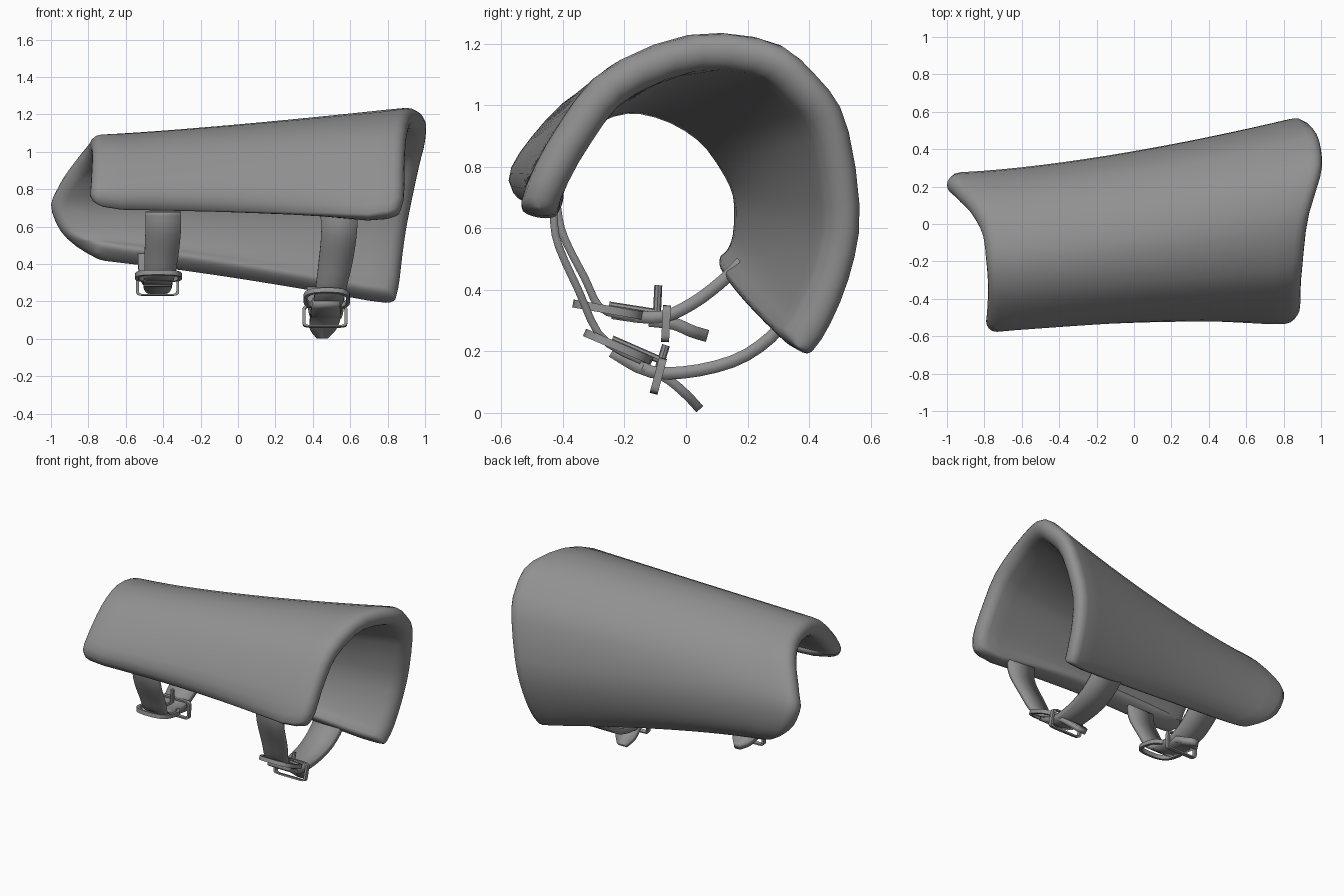
import bpy, bmesh, math
from mathutils import Vector

if "Cube" in bpy.data.objects:
    bpy.data.objects.remove(bpy.data.objects["Cube"])

grey = bpy.data.materials.new("plain_grey")
grey.diffuse_color = (0.28, 0.28, 0.28, 1)
grey.use_nodes = True
grey.node_tree.nodes["Principled BSDF"].inputs["Base Color"].default_value = grey.diffuse_color


def sample(pts, u):
    """Smooth curve through evenly weighted points, u from 0 to 1."""
    n = len(pts) - 1
    i = max(0, min(int(u * n), n - 1))
    f = u * n - i
    p = [Vector(pts[max(0, min(n, k))]) for k in (i - 1, i, i + 1, i + 2)]
    return 0.5 * (2 * p[1] + (p[2] - p[0]) * f
                  + (2 * p[0] - 5 * p[1] + 4 * p[2] - p[3]) * f ** 2
                  + (3 * p[1] - p[0] - 3 * p[2] + p[3]) * f ** 3)


def finish(name, bm, angle=40):
    bmesh.ops.recalc_face_normals(bm, faces=bm.faces)
    me = bpy.data.meshes.new(name)
    bm.to_mesh(me)
    bm.free()
    me.materials.append(grey)
    ob = bpy.data.objects.new(name, me)
    bpy.context.collection.objects.link(ob)
    bpy.ops.object.select_all(action='DESELECT')
    ob.select_set(True)
    bpy.context.view_layer.objects.active = ob
    bpy.ops.object.shade_smooth_by_angle(angle=math.radians(angle))
    return ob


def skin(rows, closed_u=False, closed_v=False, bm=None):
    """Quad sheet over a grid of points."""
    bm = bm or bmesh.new()
    g = [[bm.verts.new(p) for p in r] for r in rows]
    nu, nv = len(g), len(g[0])
    for i in range(nu if closed_u else nu - 1):
        for j in range(nv if closed_v else nv - 1):
            a, b = (i + 1) % nu, (j + 1) % nv
            bm.faces.new((g[i][j], g[a][j], g[a][b], g[i][b]))
    return bm


# Guard shell: a thick open sleeve lofted from wrist to elbow (x, y, z)
wrist = [(-0.77, -0.545, 0.68), (-0.79, -0.58, 0.77), (-0.785, -0.51, 0.89),
         (-0.78, -0.37, 1.03), (-0.79, -0.20, 1.09), (-0.81, -0.03, 1.06),
         (-0.88, 0.12, 0.97), (-0.96, 0.22, 0.84), (-1.0, 0.27, 0.72),
         (-0.95, 0.27, 0.57), (-0.86, 0.235, 0.47), (-0.74, 0.17, 0.405)]
elbow = [(0.84, -0.55, 0.64), (0.885, -0.51, 0.76), (0.89, -0.41, 0.94),
         (0.90, -0.26, 1.12), (0.93, 0.02, 1.235), (1.0, 0.29, 1.215),
         (1.0, 0.44, 1.10), (0.97, 0.535, 0.95), (0.91, 0.58, 0.65),
         (0.88, 0.545, 0.44), (0.86, 0.47, 0.26), (0.84, 0.40, 0.165)]
HALF = 0.06  # half the padding thickness


def outer(t, v):
    # the long edges curl up at both ends to round the corners
    trim = 0.04 * max(0, 1 - t / 0.1) ** 2 + 0.04 * max(0, (t - 0.9) / 0.1) ** 2
    s = trim + (1 - 1.4 * trim) * v
    a, b = sample(wrist, s), sample(elbow, s)
    y = a.y + (b.y - a.y) * t ** 1.5 + 0.04 * math.sin(math.pi * t) * max(0, 1 - 3 * s)
    return Vector((a.x + (b.x - a.x) * t, y, a.z + (b.z - a.z) * t ** 1.25))


def spread(inset, n):
    """Even steps with extra ones close to both ends for the rounded rim."""
    near = [inset * k for k in (0, 0.06, 0.23, 0.55, 1)]
    mid = [inset + (1 - 2 * inset) * k / n for k in range(1, n)]
    return near + mid + [1 - k for k in reversed(near)]


def rim(c, inset):
    d = min(1, min(c, 1 - c) / inset)
    return math.sqrt(max(0, 1 - (1 - d) ** 2))


IT, IV, E = 0.034, 0.026, 0.012
top, under = [], []
for t in spread(IT, 16):
    r_out, r_in = [], []
    for v in spread(IV, 26):
        p = outer(t, v)
        d = outer(t, min(1, v + E)) - outer(t, max(0, v - E))
        n = Vector((0, -d.z, d.y)).normalized()
        h = HALF * rim(t, IT) * rim(v, IV)
        r_out.append(p - n * (HALF - h))
        r_in.append(p - n * (HALF + h))
    top.append(r_out)
    under.append(r_in)
bm = skin(under, bm=skin(top))
bmesh.ops.remove_doubles(bm, verts=bm.verts, dist=0.0005)
finish("guard_shell", bm, 80)


def strap(name, pts, widths, thick, steps=14):
    """Flat band along a path, width across x."""
    rows = []
    for i in range(steps + 1):
        u = i / steps
        p = sample(pts, u)
        h = sample([(w, 0, 0) for w in widths], u).x / 2
        rows.append([p - Vector((h, 0, 0)), p, p + Vector((h, 0, 0))])
    ob = finish(name, skin(rows))
    m = ob.modifiers.new("thickness", 'SOLIDIFY')
    m.thickness, m.offset = thick, 0


def loop(name, centre, half_w, half_d, tilt, sec_a, sec_b, power, n=28):
    """Closed ring in a tilted plane with a rectangular section."""
    side = Vector((1, 0, 0))
    along = Vector((0, math.cos(tilt), math.sin(tilt)))
    up = side.cross(along)
    rows = []
    for i in range(n):
        a = 2 * math.pi * (i + 0.5) / n
        c, s = math.cos(a), math.sin(a)
        e = 2 / power
        d = (side * math.copysign(abs(c) ** e, c) * half_w
             + along * math.copysign(abs(s) ** e, s) * half_d)
        out = d.normalized()
        rows.append([Vector(centre) + d + out * x * sec_a + up * y * sec_b
                     for x, y in ((0, 1), (0, -1), (-1, -1), (-1, 1))])
    finish(name, skin(rows, True, True))


def prong(name, a, b, r):
    a, b = Vector(a), Vector(b)
    bm = bmesh.new()
    res = bmesh.ops.create_cone(bm, cap_ends=True, segments=8, radius1=r, radius2=r,
                                depth=(b - a).length)
    q = (b - a).to_track_quat('Z', 'Y')
    for v in res["verts"]:
        v.co = q @ v.co + (a + b) / 2
    finish(name, bm)


# Wrist strap: front band, back band, loose tongue
strap("wrist_front_strap", [(-0.40, -0.42, 0.68), (-0.40, -0.40, 0.58), (-0.41, -0.33, 0.44),
      (-0.42, -0.27, 0.335), (-0.43, -0.14, 0.31)], [0.19, 0.19, 0.18, 0.16, 0.15], 0.025)
strap("wrist_back_strap", [(-0.44, 0.18, 0.49), (-0.44, 0.12, 0.43), (-0.44, 0.02, 0.355),
      (-0.43, -0.09, 0.31), (-0.43, -0.24, 0.325)], [0.19, 0.19, 0.18, 0.16, 0.15], 0.04)
strap("wrist_tongue", [(-0.43, -0.12, 0.30), (-0.43, -0.04, 0.29), (-0.43, 0.02, 0.265),
      (-0.43, 0.07, 0.25)], [0.15, 0.15, 0.12, 0.04], 0.04)
loop("wrist_buckle", (-0.425, -0.25, 0.335), 0.125, 0.12, math.radians(-10), 0.02, 0.013, 2.8)
loop("wrist_keeper", (-0.43, -0.065, 0.29), 0.115, 0.06, math.radians(87), 0.015, 0.013, 8)
prong("wrist_prong", (-0.43, -0.25, 0.35), (-0.43, -0.09, 0.325), 0.012)
prong("wrist_pin", (-0.43, -0.095, 0.31), (-0.43, -0.09, 0.415), 0.013)

# Elbow strap, hanging lower
strap("elbow_front_strap", [(0.54, -0.43, 0.67), (0.54, -0.42, 0.56), (0.52, -0.35, 0.40),
      (0.49, -0.27, 0.24), (0.47, -0.12, 0.16)], [0.20, 0.19, 0.18, 0.16, 0.15], 0.025)
strap("elbow_back_strap", [(0.47, 0.34, 0.33), (0.47, 0.28, 0.25), (0.47, 0.17, 0.175),
      (0.47, 0.02, 0.135), (0.47, -0.12, 0.135), (0.47, -0.24, 0.20)],
      [0.20, 0.20, 0.19, 0.17, 0.16, 0.15], 0.04)
strap("elbow_tongue", [(0.47, -0.14, 0.15), (0.465, -0.06, 0.11), (0.455, 0.0, 0.06),
      (0.45, 0.045, 0.012)], [0.16, 0.16, 0.14, 0.06], 0.03)
loop("elbow_buckle", (0.475, -0.22, 0.215), 0.125, 0.12, math.radians(-23), 0.02, 0.013, 2.8)
loop("elbow_keeper", (0.465, -0.09, 0.12), 0.12, 0.06, math.radians(75), 0.015, 0.013, 8)
prong("elbow_prong", (0.47, -0.24, 0.24), (0.47, -0.08, 0.17), 0.012)
prong("elbow_pin", (0.47, -0.09, 0.14), (0.47, -0.065, 0.22), 0.013)
